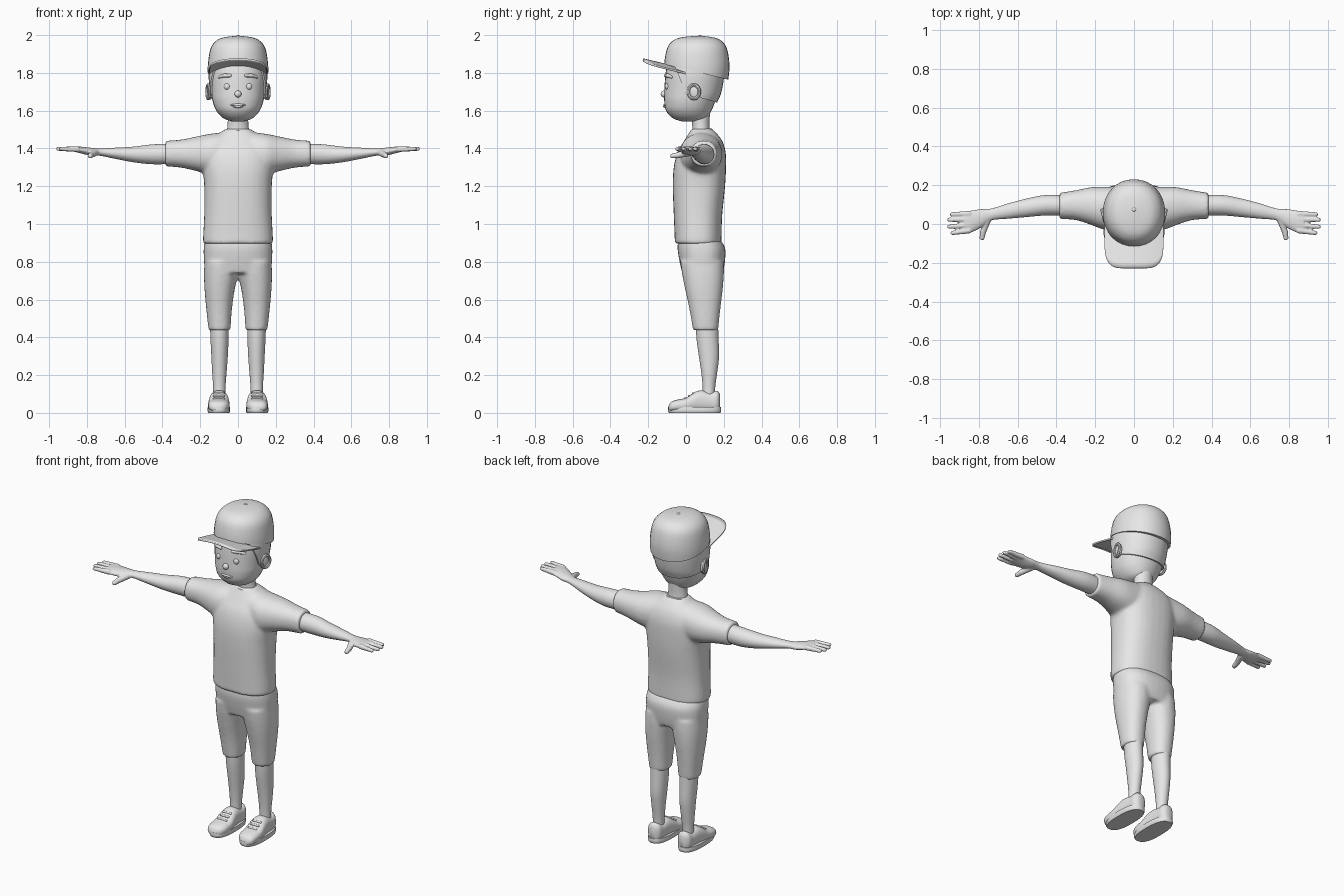
import bpy, bmesh, math
from mathutils import Matrix, Vector

cube = bpy.data.objects.get("Cube")
if cube:
    bpy.data.objects.remove(cube, do_unlink=True)

grey = bpy.data.materials.new("light grey")
grey.use_nodes = True
grey.diffuse_color = (0.8, 0.8, 0.8, 1)
grey.node_tree.nodes["Principled BSDF"].inputs["Base Color"].default_value = (0.8, 0.8, 0.8, 1)


def spline(rows, steps=4):
    """Smooth curve through every row of numbers."""
    out = []
    for i in range(len(rows) - 1):
        a, b, c, d = (rows[min(max(i + k, 0), len(rows) - 1)] for k in (-1, 0, 1, 2))
        for j in range(steps):
            t = j / steps
            out.append([0.5 * (2 * q + (r - p) * t + (2 * p - 5 * q + 4 * r - s) * t * t
                               + (3 * q - p - 3 * r + s) * t ** 3) for p, q, r, s in zip(a, b, c, d)])
    return out + [list(rows[-1])]


def loft(bm, axis, rows, side=1, power=2.0, n=32):
    """Closed skin over rounded sections: (station, low, high, low, high)."""
    rings = []
    for t, ulo, uhi, vlo, vhi in spline(rows):
        ring = []
        for k in range(n):
            c, s = math.cos(math.tau * k / n), math.sin(math.tau * k / n)
            u = (ulo + uhi) / 2 + (uhi - ulo) / 2 * math.copysign(abs(c) ** (2 / power), c)
            v = (vlo + vhi) / 2 + (vhi - vlo) / 2 * math.copysign(abs(s) ** (2 / power), s)
            x, y, z = {"x": (t, u, v), "y": (u, t, v), "z": (u, v, t)}[axis]
            ring.append(bm.verts.new((x * side, y, z)))
        rings.append(ring)
    for a, b in zip(rings, rings[1:]):
        for k in range(n):
            bm.faces.new((a[k], a[(k + 1) % n], b[(k + 1) % n], b[k]))
    bm.faces.new(rings[0])
    bm.faces.new(rings[-1])


def even(rows):
    """Sections symmetric in x: (z, half width, y low, y high)."""
    return [(z, -w, w, lo, hi) for z, w, lo, hi in rows]


def ball(bm, at, size, turn=0):
    m = Matrix.Translation(at) @ Matrix.Rotation(turn, 4, "Z") @ Matrix.Diagonal((*size, 1))
    bmesh.ops.create_uvsphere(bm, u_segments=24, v_segments=14, radius=1, matrix=m)


def capsule(bm, a, b, ra, rb):
    a, b = Vector(a), Vector(b)
    m = Matrix.Translation((a + b) / 2) @ (b - a).to_track_quat("Z", "Y").to_matrix().to_4x4()
    bmesh.ops.create_cone(bm, cap_ends=True, segments=16, radius1=ra, radius2=rb,
                          depth=(b - a).length, matrix=m)
    ball(bm, a, (ra,) * 3)
    ball(bm, b, (rb,) * 3)


def ring(bm, at, ru, rv, r, turn=Matrix()):
    """Rounded band around an oval."""
    n, k = 32, 8
    v = []
    for i in range(n):
        a = math.tau * i / n
        for j in range(k):
            b = math.tau * j / k
            p = Vector(((ru + r * math.cos(b)) * math.cos(a), (rv + r * math.cos(b)) * math.sin(a), r * math.sin(b)))
            v.append(bm.verts.new(Vector(at) + turn @ p))
    for i in range(n):
        for j in range(k):
            i2, j2 = (i + 1) % n, (j + 1) % k
            bm.faces.new((v[i * k + j], v[i2 * k + j], v[i2 * k + j2], v[i * k + j2]))


def trim(bm, co, no):
    """Cut away everything behind a plane and close the hole."""
    bmesh.ops.bisect_plane(bm, geom=bm.verts[:] + bm.edges[:] + bm.faces[:],
                           plane_co=co, plane_no=no, clear_inner=True)
    bmesh.ops.holes_fill(bm, edges=[e for e in bm.edges if e.is_boundary], sides=0)


def finish(name, bm, voxel=0, smooth=4):
    bmesh.ops.recalc_face_normals(bm, faces=bm.faces[:])
    mesh = bpy.data.meshes.new(name)
    bm.to_mesh(mesh)
    bm.free()
    mesh.materials.append(grey)
    ob = bpy.data.objects.new(name, mesh)
    bpy.context.collection.objects.link(ob)
    bpy.ops.object.select_all(action="DESELECT")
    ob.select_set(True)
    bpy.context.view_layer.objects.active = ob
    bpy.ops.object.shade_smooth_by_angle(angle=math.radians(40))
    if voxel:
        rem = ob.modifiers.new("blend", "REMESH")
        rem.mode, rem.voxel_size, rem.use_smooth_shade = "VOXEL", voxel, True
        sm = ob.modifiers.new("soften", "SMOOTH")
        sm.factor, sm.iterations = 0.5, smooth
    return ob


# Head and neck
bm = bmesh.new()
head_rows = [(1.543, .03, -.02, .08), (1.56, .078, -.07, .11), (1.6, .115, -.106, .135), (1.65, .134, -.115, .155),
             (1.7, .141, -.115, .175), (1.8, .148, -.108, .19), (1.88, .135, -.09, .18)]
loft(bm, "z", even(head_rows), power=2.15)
finish("head", bm)
bm = bmesh.new()
loft(bm, "z", even([(1.44, .066, .03, .135), (1.5, .058, .034, .126), (1.55, .054, .03, .125), (1.64, .056, .02, .13)]))
finish("neck", bm)

# Hair shell, trimmed along the hairline
bm = bmesh.new()
loft(bm, "z", even([(z, w + .008, lo - .008, hi + .013) for z, w, lo, hi in head_rows[1:]]), power=2.15)
trim(bm, (0, -.045, 1.8), (0, 1, .4))
trim(bm, (0, .14, 1.65), (0, .28, 1))
finish("hair", bm)

# Face and ears
for side, word in ((1, "left"), (-1, "right")):
    bm = bmesh.new()
    ball(bm, (.058 * side, -.1, 1.728), (.016, .012, .017))
    finish(word + "_eye", bm)
    bm = bmesh.new()
    capsule(bm, (.042 * side, -.107, 1.786), (.072 * side, -.097, 1.786), .009, .01)
    capsule(bm, (.072 * side, -.097, 1.786), (.1 * side, -.076, 1.778), .01, .007)
    finish(word + "_eyebrow", bm)
    bm = bmesh.new()
    ball(bm, (.147 * side, .042, 1.7), (.014, .033, .042), -.25 * side)
    tilt = Matrix.Rotation(-.25 * side, 4, "Z") @ Matrix.Rotation(math.pi / 2, 4, "Y")
    ring(bm, (.157 * side, .042, 1.7), .036, .03, .009, tilt)
    finish(word + "_ear", bm)
bm = bmesh.new()
ball(bm, (0, -.117, 1.688), (.018, .017, .018))
finish("nose", bm)
bm = bmesh.new()
ball(bm, (0, -.107, 1.63), (.04, .013, .008))
ball(bm, (0, -.107, 1.622), (.028, .014, .008))
finish("mouth", bm)

# Cap crown, brim and button
bm = bmesh.new()
loft(bm, "z", even([(1.72, .155, -.105, .215), (1.78, .16, -.112, .226), (1.85, .159, -.115, .23), (1.93, .145, -.1, .216),
                    (1.97, .115, -.07, .187), (1.988, .075, -.025, .145), (1.996, .01, .05, .08)]), power=2.1)
trim(bm, (0, 0, 1.818), (0, .24, 1))
finish("cap_crown", bm)
bm = bmesh.new()
cols = []
for i in range(33):
    x = .152 * math.sin(math.pi * (i / 32 - .5))
    front = -.228 * max(1 - abs(x / .152) ** 5, 0) ** .2
    cols.append([bm.verts.new((x, y, 1.818 - .24 * y - .9 * x * x))
                 for y in (.01 + (front - .01) * j / 8 for j in range(9))])
for a, b in zip(cols, cols[1:]):
    for j in range(8):
        bm.faces.new((a[j], a[j + 1], b[j + 1], b[j]))
brim = finish("cap_brim", bm)
sol = brim.modifiers.new("thickness", "SOLIDIFY")
sol.thickness, sol.offset = .009, 0
bm = bmesh.new()
ball(bm, (0, .075, 1.995), (.011, .011, .005))
finish("cap_button", bm)

# Shirt with blended sleeves
bm = bmesh.new()
loft(bm, "z", even([(.895, .184, -.06, .188), (.93, .185, -.06, .188), (1.05, .179, -.065, .192), (1.2, .179, -.07, .207),
                    (1.3, .187, -.065, .212), (1.38, .185, -.045, .21), (1.44, .15, -.01, .192),
                    (1.48, .1, .015, .162), (1.505, .062, .03, .135)]), power=2.4)
for side in (1, -1):
    loft(bm, "x", [(.08, -.02, .19, 1.28, 1.485), (.15, -.03, .192, 1.265, 1.477), (.22, -.005, .19, 1.28, 1.463),
                   (.3, .02, .174, 1.298, 1.447), (.385, .026, .16, 1.305, 1.44)], side, 2.2)
finish("shirt", bm, .01, 6)
bm = bmesh.new()
ring(bm, (0, .081, 1.494), .062, .052, .008, Matrix.Rotation(.08, 4, "X"))
finish("collar", bm)

# Shorts
bm = bmesh.new()
loft(bm, "z", even([(.74, .172, -.02, .195), (.8, .18, -.034, .206), (.87, .182, -.045, .208), (.92, .175, -.04, .18)]), power=2.4)
for side in (1, -1):
    loft(bm, "z", [(.438, .04, .156, .037, .17), (.55, .032, .168, .018, .182), (.65, .018, .177, -.004, .194),
                   (.73, .0, .18, -.02, .2), (.8, -.01, .178, -.03, .2)], side, 2.2)
finish("shorts", bm, .01, 5)

for side, word in ((1, "left"), (-1, "right")):
    # Arm, palm, fingers and thumb blended together
    bm = bmesh.new()
    loft(bm, "x", [(.33, .042, .146, 1.318, 1.425), (.45, .044, .15, 1.316, 1.422), (.55, .036, .132, 1.326, 1.41),
                   (.65, .027, .106, 1.345, 1.404), (.735, .018, .08, 1.362, 1.4), (.79, -.02, .077, 1.364, 1.405),
                   (.84, -.044, .07, 1.376, 1.41), (.875, -.045, .066, 1.385, 1.41)], side)
    for base, tip, reach in ((.053, .05, .938), (.024, .022, .952), (-.006, -.014, .952), (-.034, -.046, .935)):
        capsule(bm, (.85 * side, base, 1.396), (reach * side, tip, 1.398), .015, .011)
    capsule(bm, (.755 * side, .02, 1.377), (.778 * side, -.04, 1.365), .018, .016)
    capsule(bm, (.778 * side, -.04, 1.365), (.783 * side, -.072, 1.36), .016, .013)
    finish(word + "_arm", bm, .005, 3)

    # Lower leg
    bm = bmesh.new()
    loft(bm, "z", [(.07, .068, .132, .088, .152), (.14, .066, .132, .088, .155), (.22, .06, .137, .08, .166),
                   (.3, .054, .141, .068, .175), (.4, .05, .146, .055, .172), (.52, .05, .15, .05, .168)], side)
    finish(word + "_leg", bm)

    # Shoe upper, sole and laces
    bm = bmesh.new()
    loft(bm, "y", [(-.093, .09, .125, .015, .035), (-.08, .064, .148, .008, .057), (-.05, .047, .157, .006, .069),
                   (0, .044, .158, .006, .08), (.04, .048, .154, .006, .107), (.08, .053, .149, .006, .119),
                   (.13, .056, .144, .006, .11), (.165, .06, .14, .006, .117), (.181, .08, .12, .02, .098)], side, 2.5)
    finish(word + "_shoe", bm)
    bm = bmesh.new()
    loft(bm, "z", [(0, .046, .157, -.09, .182), (.012, .042, .161, -.095, .186), (.03, .043, .16, -.094, .185)], side, 2.6)
    finish(word + "_sole", bm)
    bm = bmesh.new()
    for y, z in ((-.005, .078), (.016, .092), (.037, .105)):
        capsule(bm, (.076 * side, y, z - .002), (.126 * side, y, z - .002), .006, .006)
    finish(word + "_laces", bm)
